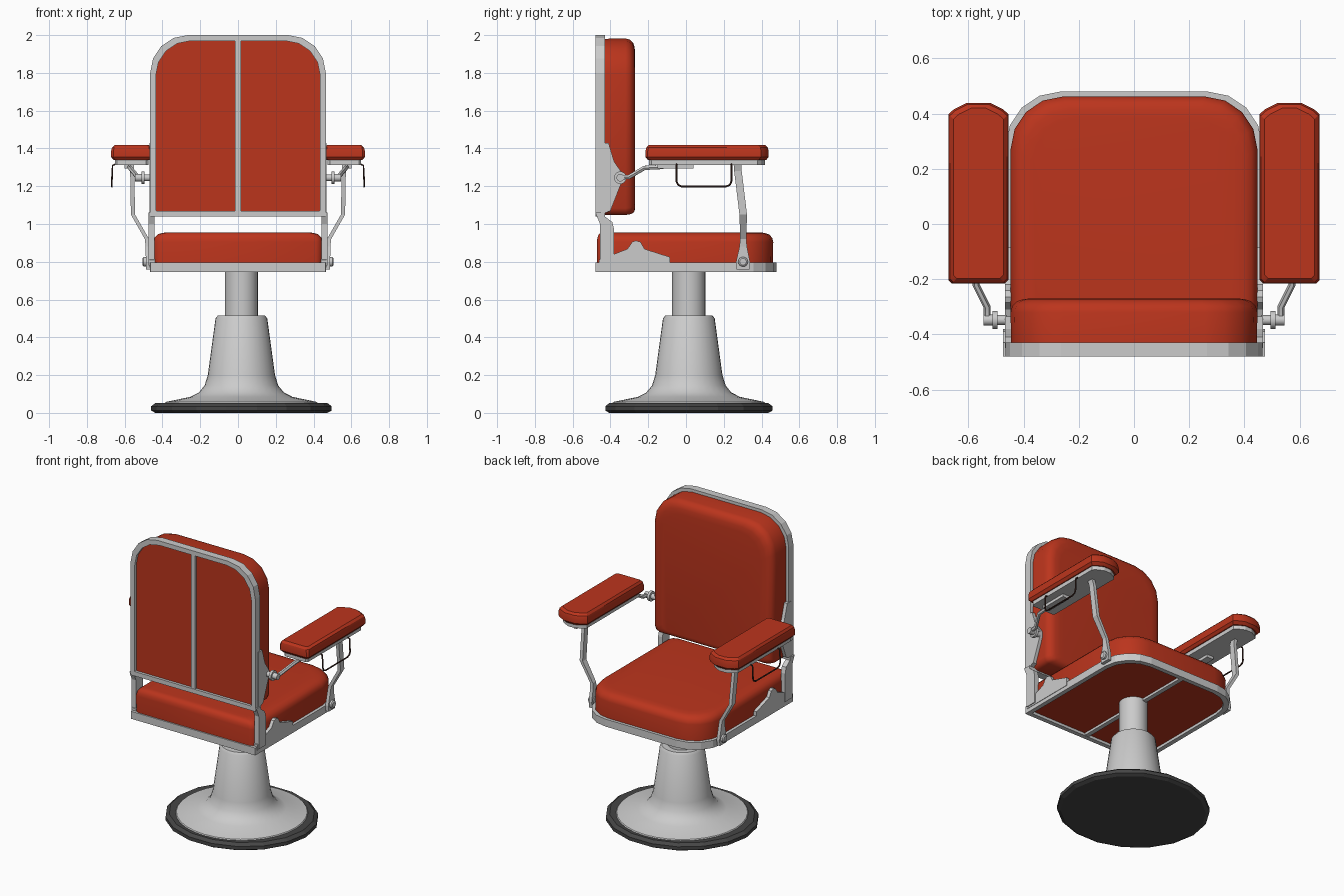
import bpy, bmesh
from math import cos, sin, pi, radians

if "Cube" in bpy.data.objects:
    bpy.data.objects.remove(bpy.data.objects["Cube"])


def material(name, rgb):
    m = bpy.data.materials.new(name)
    m.diffuse_color = (*rgb, 1)
    m.use_nodes = True
    m.node_tree.nodes["Principled BSDF"].inputs["Base Color"].default_value = m.diffuse_color
    return m


RED = material("red_leather", (0.50, 0.035, 0.012))
RUBBER = material("dark_rubber", (0.06, 0.06, 0.06))
WIRE = material("dark_wire", (0.05, 0.02, 0.015))


def finish(ob, mat=None, mirror=False, smooth=35):
    if mat:
        ob.data.materials.append(mat)
    if mirror:
        ob.modifiers.new("mirror", 'MIRROR')
    bpy.ops.object.select_all(action='DESELECT')
    ob.select_set(True)
    bpy.context.view_layer.objects.active = ob
    if ob.type == 'CURVE':
        bpy.ops.object.convert(target='MESH')
        ob = bpy.context.object
    if smooth:
        bpy.ops.object.shade_smooth_by_angle(angle=radians(smooth))
    return ob


def loft(name, rings, closed=False, **kw):
    """Skin equal-length rings; cap the ends, or join last to first."""
    bm = bmesh.new()
    rows = [[bm.verts.new(p) for p in r] for r in rings]
    n = len(rows[0])
    pairs = list(zip(rows, rows[1:])) + ([(rows[-1], rows[0])] if closed else [])
    for a, b in pairs:
        for i in range(n):
            j = (i + 1) % n
            bm.faces.new((a[i], a[j], b[j], b[i]))
    if not closed:
        bm.faces.new(rows[0])
        bm.faces.new(rows[-1])
    bmesh.ops.recalc_face_normals(bm, faces=bm.faces)
    me = bpy.data.meshes.new(name)
    bm.to_mesh(me)
    bm.free()
    ob = bpy.data.objects.new(name, me)
    bpy.context.collection.objects.link(ob)
    return finish(ob, **kw)


def box(name, lo, hi, **kw):
    (a, b, c), (d, e, f) = lo, hi
    return loft(name, [[(a, b, z), (d, b, z), (d, e, z), (a, e, z)] for z in (c, f)],
                smooth=0, **kw)


def lathe(name, profile, n, centre=(0.018, 0.015), sy=1, **kw):
    cx, cy = centre
    return loft(name, [[(cx + r * cos(2 * pi * i / n), cy + sy * r * sin(2 * pi * i / n), z)
                        for i in range(n)] for r, z in profile], **kw)


def axle(name, y, z, profile, n=14):
    """Round part along x, mirrored to both sides."""
    return loft(name, [[(x, y + r * cos(2 * pi * i / n), z + r * sin(2 * pi * i / n))
                        for i in range(n)] for x, r in profile], mirror=True)


def plate(name, outline, x0, x1):
    return loft(name, [[(x, y, z) for y, z in outline] for x in (x0, x1)],
                mirror=True, smooth=0)


def rod(name, pts, r, **kw):
    cu = bpy.data.curves.new(name, 'CURVE')
    cu.dimensions = '3D'
    cu.bevel_depth, cu.bevel_resolution, cu.use_fill_caps = r, 1, True
    s = cu.splines.new('POLY')
    s.points.add(len(pts) - 1)
    for p, co in zip(s.points, pts):
        p.co = (*co, 1)
    ob = bpy.data.objects.new(name, cu)
    bpy.context.collection.objects.link(ob)
    return finish(ob, mirror=True, **kw)


# Pedestal
lathe("base_rim", [(0.455, 0), (0.478, 0.012), (0.478, 0.035), (0.455, 0.052)], 18,
      sy=0.94, mat=RUBBER, smooth=0)
lathe("base_pedestal", [(0.41, 0.045), (0.40, 0.058), (0.27, 0.085), (0.225, 0.108),
                        (0.195, 0.145), (0.178, 0.2), (0.137, 0.50), (0.125, 0.515)], 32)
lathe("column", [(0.088, 0.50), (0.088, 0.77)], 24)


# Seat and backrest share one panel: rail frame, centre bar and cushion
def outline(d, db, rb):
    pts = []
    x, top, bot, r = 0.465 - d, 0.48 - d, -0.48 + db, 0.2 - d * 0.5
    for i in range(5):
        a = pi / 8 * i
        pts.append((x - r + r * cos(a), top - r + r * sin(a)))
    pts += [(-u, v) for u, v in reversed(pts)]
    low = [(x - rb + rb * sin(pi / 4 * i), bot + rb - rb * cos(pi / 4 * i)) for i in range(3)]
    return pts + [(-u, v) for u, v in reversed(low)] + low


def seat_place(u, v, w):
    return (u, v, 0.745 + w)


def back_place(u, v, w):
    return (u, w - 0.48, v + 1.52)


for part, place in (("seat", seat_place), ("backrest", back_place)):
    loft(part + "_frame", [[place(u, v, w) for u, v in outline(d, d, 0.004)]
                           for d, w in ((0, 0), (0, 0.05), (0.03, 0.05), (0.03, 0))],
         closed=True, smooth=0)
    layers = [(0.02, 0.018), (0.018, 0.16), (0.024, 0.182), (0.04, 0.2), (0.065, 0.208),
              (0.10, 0.211)]
    loft(part + "_cushion", [[place(u, v, w) for u, v in outline(d, d * 0.45, 0.035)]
                             for d, w in layers], mat=RED, smooth=45)
    lo, hi = place(-0.015, -0.47, 0.002), place(0.015, 0.47, 0.04)
    box(part + "_centre_bar", lo, hi)

# Side brackets holding the backrest
plate("backrest_side_plate", [(-0.45, 1.43), (-0.41, 1.43), (-0.38, 1.33), (-0.335, 1.265),
                              (-0.335, 1.235), (-0.40, 1.07), (-0.45, 1.05)], 0.44, 0.468)
plate("backrest_post", [(-0.48, 1.06), (-0.455, 1.0), (-0.455, 0.78), (-0.38, 0.78),
                        (-0.38, 0.97), (-0.39, 1.01), (-0.43, 1.04), (-0.43, 1.06)],
      0.442, 0.474)
plate("seat_side_plate", [(-0.46, 0.77), (-0.46, 0.81), (-0.31, 0.868), (-0.285, 0.905),
                          (-0.265, 0.912), (-0.24, 0.905), (-0.22, 0.868), (-0.085, 0.825),
                          (-0.085, 0.77)], 0.44, 0.468)


# Armrests
def arm_outline(d, z):
    x0, x1, y0, y1 = 0.455 + d, 0.672 - d, -0.215 + d, 0.438 - d
    return [(x, y, z) for x, y in (
        (x0 + 0.012, y0), (x1 - 0.012, y0), (x1, y0 + 0.012), (x1, y1 - 0.04),
        (x1 - 0.02, y1 - 0.022), (x1 - 0.065, y1), (x0 + 0.065, y1),
        (x0 + 0.02, y1 - 0.022), (x0, y1 - 0.04), (x0, y0 + 0.012))]


loft("armrest_pad", [arm_outline(0.014, 1.338), arm_outline(0, 1.355), arm_outline(0, 1.385),
                     arm_outline(0.005, 1.405), arm_outline(0.018, 1.418)],
     mat=RED, mirror=True, smooth=30)
loft("armrest_base", [arm_outline(0.02, 1.312), arm_outline(0.02, 1.342)],
     mirror=True, smooth=0)

# Rear armrest link and pivot
box("armrest_link_plate", (0.55, -0.15, 1.293), (0.60, 0.04, 1.314), mirror=True)
rod("armrest_link", [(0.532, -0.36, 1.245), (0.532, -0.30, 1.25), (0.572, -0.22, 1.297),
                     (0.575, -0.12, 1.302)], 0.013)
axle("armrest_pivot", -0.348, 1.245, [(0.46, 0.018), (0.495, 0.018), (0.495, 0.033),
                                      (0.512, 0.033), (0.512, 0.02), (0.545, 0.02)])

# Front armrest support: cranked flat strap, flared at its foot
strap = [(0.572, 0.272, 1.32, 0.02), (0.56, 0.275, 1.28, 0.02), (0.556, 0.303, 1.05, 0.02),
         (0.482, 0.303, 0.92, 0.016), (0.478, 0.303, 0.88, 0.02), (0.477, 0.302, 0.80, 0.037),
         (0.477, 0.302, 0.76, 0.034)]
loft("armrest_support", [[(x + sx * 0.011, y + sy * h, z) for sx, sy in
                          ((-1, -1), (1, -1), (1, 1), (-1, 1))] for x, y, z, h in strap],
     mirror=True, smooth=0)
axle("support_bolt", 0.302, 0.80, [(0.46, 0.026), (0.50, 0.026), (0.506, 0.018)])

# Wire towel loop under each armrest
rod("towel_loop", [(0.645, -0.05, 1.318), (0.664, -0.05, 1.31), (0.668, -0.05, 1.225),
                   (0.668, -0.042, 1.207), (0.668, -0.022, 1.198), (0.668, 0.21, 1.198),
                   (0.668, 0.232, 1.207), (0.668, 0.24, 1.225), (0.664, 0.24, 1.31),
                   (0.645, 0.24, 1.318)], 0.005, mat=WIRE)
